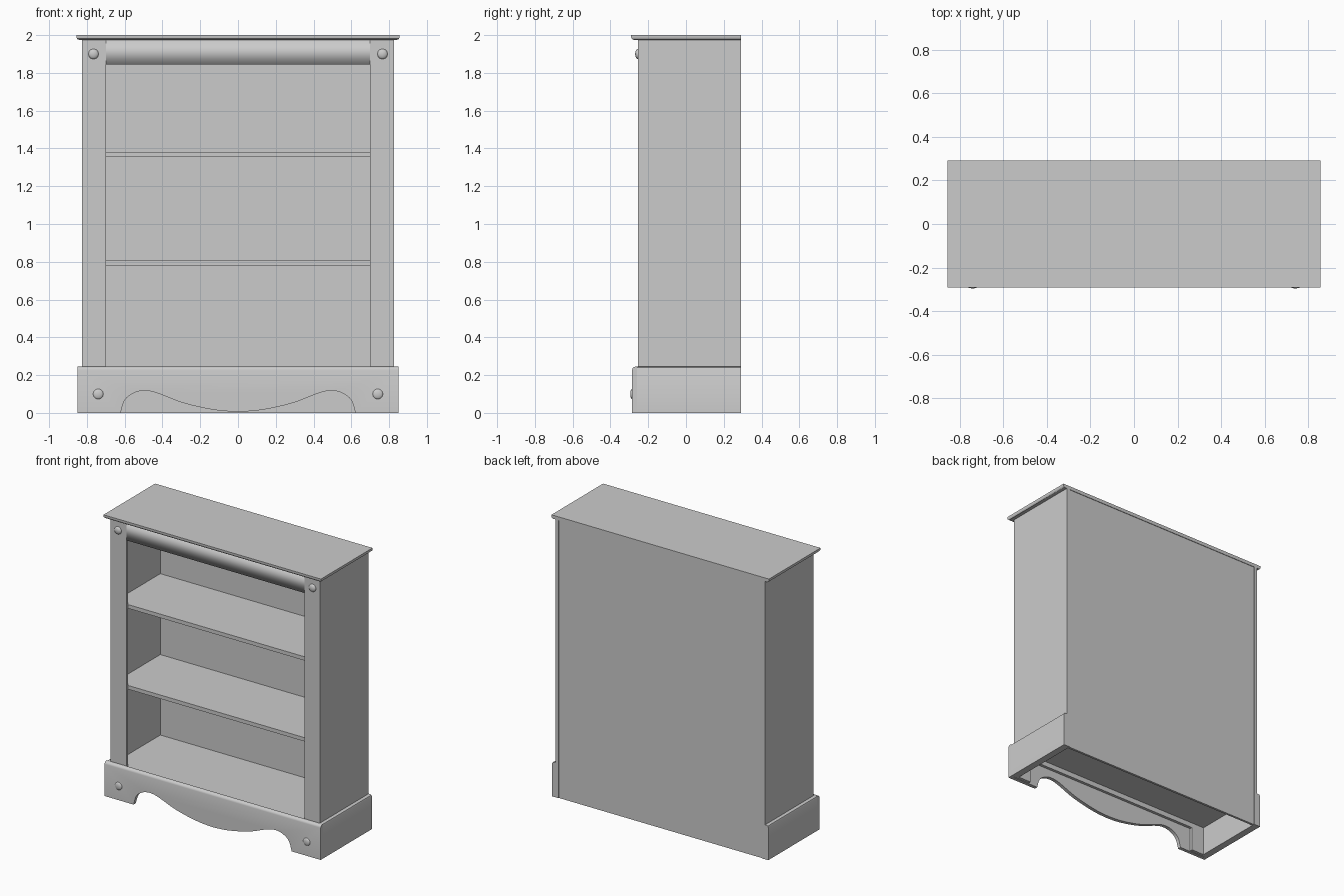
import bpy
import bmesh
from math import pi, radians
from mathutils import Matrix, Vector

default_cube = bpy.data.objects.get("Cube")
if default_cube:
    bpy.data.objects.remove(default_cube, do_unlink=True)

# One painted finish for the whole piece
GREY = (0.6, 0.6, 0.6, 1.0)
paint = bpy.data.materials.new("grey paint")
paint.use_nodes = True
paint.diffuse_color = GREY
paint.node_tree.nodes["Principled BSDF"].inputs["Base Color"].default_value = GREY

BACK = 0.29
STILE_FRONT = -0.255
SIDE_FRONT = -0.235
SKIRT_FRONT = -0.285
CASE_TOP = 1.975
BASE_TOP = 0.245


def finish(bm, name, angle=30):
    bmesh.ops.recalc_face_normals(bm, faces=bm.faces)
    mesh = bpy.data.meshes.new(name)
    bm.to_mesh(mesh)
    bm.free()
    mesh.materials.append(paint)
    obj = bpy.data.objects.new(name, mesh)
    bpy.context.collection.objects.link(obj)
    bpy.ops.object.select_all(action='DESELECT')
    obj.select_set(True)
    bpy.context.view_layer.objects.active = obj
    bpy.ops.object.shade_smooth_by_angle(angle=radians(angle))
    return obj


def box_mesh(x, y, z):
    """Box mesh spanning three (low, high) ranges."""
    bm = bmesh.new()
    bmesh.ops.create_cube(bm, size=1)
    for v in bm.verts:
        v.co = [r[0] if c < 0 else r[1] for c, r in zip(v.co, (x, y, z))]
    return bm


def box(name, x, y, z):
    return finish(box_mesh(x, y, z), name)


def bevel_where(bm, rule, offset, segments=1):
    """Bevel the edges whose middle point satisfies the rule."""
    edges = [e for e in bm.edges if rule((e.verts[0].co + e.verts[1].co) / 2)]
    bmesh.ops.bevel(bm, geom=edges, offset=offset, segments=segments,
                    profile=0.5, affect='EDGES')


def curve_through(points, steps=5):
    """Smooth path through a few points."""
    pts = [Vector(p) for p in points]
    pts = [2 * pts[0] - pts[1]] + pts + [2 * pts[-1] - pts[-2]]
    path = []
    for a, b, c, d in zip(pts, pts[1:], pts[2:], pts[3:]):
        for i in range(steps):
            t = i / steps
            path.append(0.5 * (2 * b + (c - a) * t + (2 * a - 5 * b + 4 * c - d) * t**2
                               + (3 * b - a - 3 * c + d) * t**3))
    return path + [pts[-2]]


def knob(name, x, front, z, depth):
    """Shallow domed button on a front face."""
    bm = bmesh.new()
    bmesh.ops.create_uvsphere(bm, u_segments=24, v_segments=12, radius=1)
    back = [v for v in bm.verts if v.co.z < -0.01]
    bmesh.ops.delete(bm, geom=back, context='VERTS')
    bm.transform(Matrix.Translation((x, front, z)) @ Matrix.Rotation(pi / 2, 4, 'X')
                 @ Matrix.Diagonal((0.027, 0.027, depth, 1)))
    finish(bm, name, 60)


# Case sides, front stiles, base plates and knobs, on both sides
for side, s in (("left", 1), ("right", -1)):
    def span(a, b):
        return sorted((s * a, s * b))

    box(side + "_side_panel", span(0.80, 0.825), (SIDE_FRONT, BACK), (0, CASE_TOP))
    box(side + "_front_stile", span(0.70, 0.825), (STILE_FRONT, SIDE_FRONT), (0, CASE_TOP))
    plate = box_mesh(span(0.825, 0.85), (-0.26, BACK), (0, BASE_TOP))
    bevel_where(plate, lambda m: abs(m.x) > 0.845 and m.z > 0.24, 0.012, 2)
    finish(plate, side + "_base_plate")
    knob(side + "_upper_knob", s * 0.765, STILE_FRONT, 1.90, 0.014)
    knob(side + "_lower_knob", s * 0.74, SKIRT_FRONT, 0.10, 0.01)

# Back panel, shelves and lower rail
box("back_panel", (-0.80, 0.80), (0.27, 0.286), (0, CASE_TOP))
for name, low, high in (("bottom_shelf", 0.205, 0.235),
                        ("middle_shelf", 0.78, 0.807),
                        ("upper_shelf", 1.355, 1.382)):
    box(name, (-0.80, 0.80), (SIDE_FRONT, 0.27), (low, high))
box("lower_rail", (-0.70, 0.70), (STILE_FRONT, SIDE_FRONT), (0.17, 0.235))

# Softly shaded upper rail, open where it meets the stiles
rail = box_mesh((-0.70, 0.70), (STILE_FRONT + 0.003, SIDE_FRONT), (1.845, CASE_TOP))
ends = [f for f in rail.faces if abs(f.normal.x) > 0.9]
bmesh.ops.delete(rail, geom=ends, context='FACES_ONLY')
finish(rail, "upper_rail", 120)

# Top board with a moulded lower edge on the front and ends
top = box_mesh((-0.855, 0.855), (-0.29, BACK), (CASE_TOP, 2.0))
bevel_where(top, lambda m: m.z < 1.98 and m.y < 0.2, 0.014, 3)
finish(top, "top_board")

# Skirt board with a scalloped lower edge
half = curve_through([(0.622, 0), (0.598, 0.07), (0.545, 0.108), (0.485, 0.117),
                      (0.42, 0.102), (0.307, 0.058), (0.2, 0.03), (0.095, 0.012),
                      (0, 0.006)])
scallop = [(p.x, p.y) for p in half] + [(-p.x, p.y) for p in reversed(half[:-1])]
outline = [(-0.85, 0), (-0.85, BASE_TOP), (0.85, BASE_TOP), (0.85, 0)] + scallop
bm = bmesh.new()
face = bm.faces.new([bm.verts.new((x, SKIRT_FRONT, z)) for x, z in outline])
extruded = bmesh.ops.extrude_face_region(bm, geom=[face])["geom"]
bmesh.ops.translate(bm, vec=(0, 0.025, 0),
                    verts=[g for g in extruded if isinstance(g, bmesh.types.BMVert)])
if face.is_valid and len(bm.faces) == len(outline) + 1:
    bm.faces.new(face.verts)
bmesh.ops.recalc_face_normals(bm, faces=bm.faces)
bevel_where(bm, lambda m: m.z > 0.24 and m.y < SKIRT_FRONT + 0.001, 0.018, 3)
finish(bm, "skirt_board")
